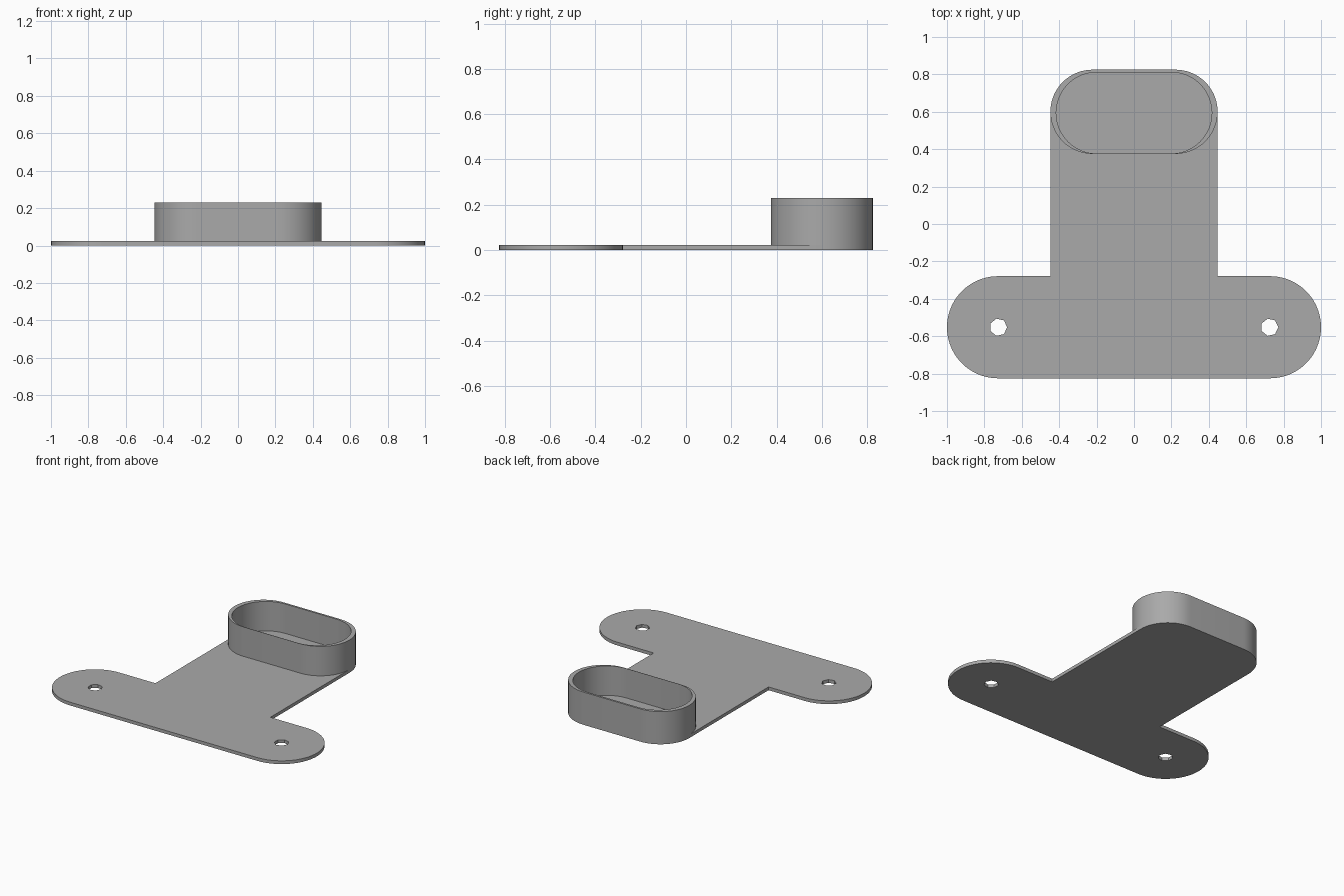
import bpy
import bmesh
from math import cos, sin, radians

if "Cube" in bpy.data.objects:
    bpy.data.objects.remove(bpy.data.objects["Cube"])

grey = bpy.data.materials.new("plain grey")
grey.use_nodes = True
colour = (0.4, 0.4, 0.4, 1)
grey.diffuse_color = colour
grey.node_tree.nodes["Principled BSDF"].inputs["Base Color"].default_value = colour

THICK, HEIGHT = 0.023, 0.23
HALF_WIDTH = 0.447
BAR_Y, BAR_R = -0.552, 0.273
CUP_Y, CUP_R = 0.6, 0.225


def arc(cx, cy, r, start, end, steps=18):
    angles = [radians(start + (end - start) * i / steps) for i in range(steps + 1)]
    return [(cx + r * cos(a), cy + r * sin(a)) for a in angles]


def stadium(half_width, cy, r):
    cx = half_width - r
    return arc(cx, cy, r, -90, 90, 36) + arc(-cx, cy, r, 90, 270, 36)


def prism(name, loops, z0, z1):
    """Extrude an outline, with any further loops as holes."""
    bm = bmesh.new()
    edges = []
    for loop in loops:
        verts = [bm.verts.new((x, y, z0)) for x, y in loop]
        edges += [bm.edges.new((v, verts[i - 1])) for i, v in enumerate(verts)]
    bmesh.ops.triangle_fill(bm, edges=edges, use_beauty=True)
    result = bmesh.ops.extrude_face_region(bm, geom=bm.faces[:], use_keep_orig=True)
    for v in result["geom"]:
        if isinstance(v, bmesh.types.BMVert):
            v.co.z = z1
    bmesh.ops.recalc_face_normals(bm, faces=bm.faces[:])
    mesh = bpy.data.meshes.new(name)
    bm.to_mesh(mesh)
    bm.free()
    mesh.materials.append(grey)
    obj = bpy.data.objects.new(name, mesh)
    bpy.context.collection.objects.link(obj)
    bpy.ops.object.select_all(action="DESELECT")
    obj.select_set(True)
    bpy.context.view_layer.objects.active = obj
    bpy.ops.object.shade_smooth_by_angle(angle=radians(30))
    return obj


# T-shaped base plate: rounded mounting bar, stem and rounded stem end
bar_x, cup_x = 1 - BAR_R, HALF_WIDTH - CUP_R
outline = arc(bar_x, BAR_Y, BAR_R, -90, 90, 36)
outline += [(HALF_WIDTH, BAR_Y + BAR_R)]
outline += arc(cup_x, CUP_Y, CUP_R, 0, 90)
outline += arc(-cup_x, CUP_Y, CUP_R, 90, 180)
outline += [(-HALF_WIDTH, BAR_Y + BAR_R)]
outline += arc(-bar_x, BAR_Y, BAR_R, 90, 270, 36)

# Seven-sided screw holes
holes = [arc(side * 0.725, BAR_Y, 0.047, 0, 360, 7)[:-1] for side in (-1, 1)]
prism("base_plate", [outline] + holes, 0, THICK)

# Open cup wall, thinnest along its front
prism("cup_wall", [stadium(HALF_WIDTH, CUP_Y, CUP_R),
                   stadium(0.416, CUP_Y - 0.006, 0.217)], THICK, HEIGHT)
